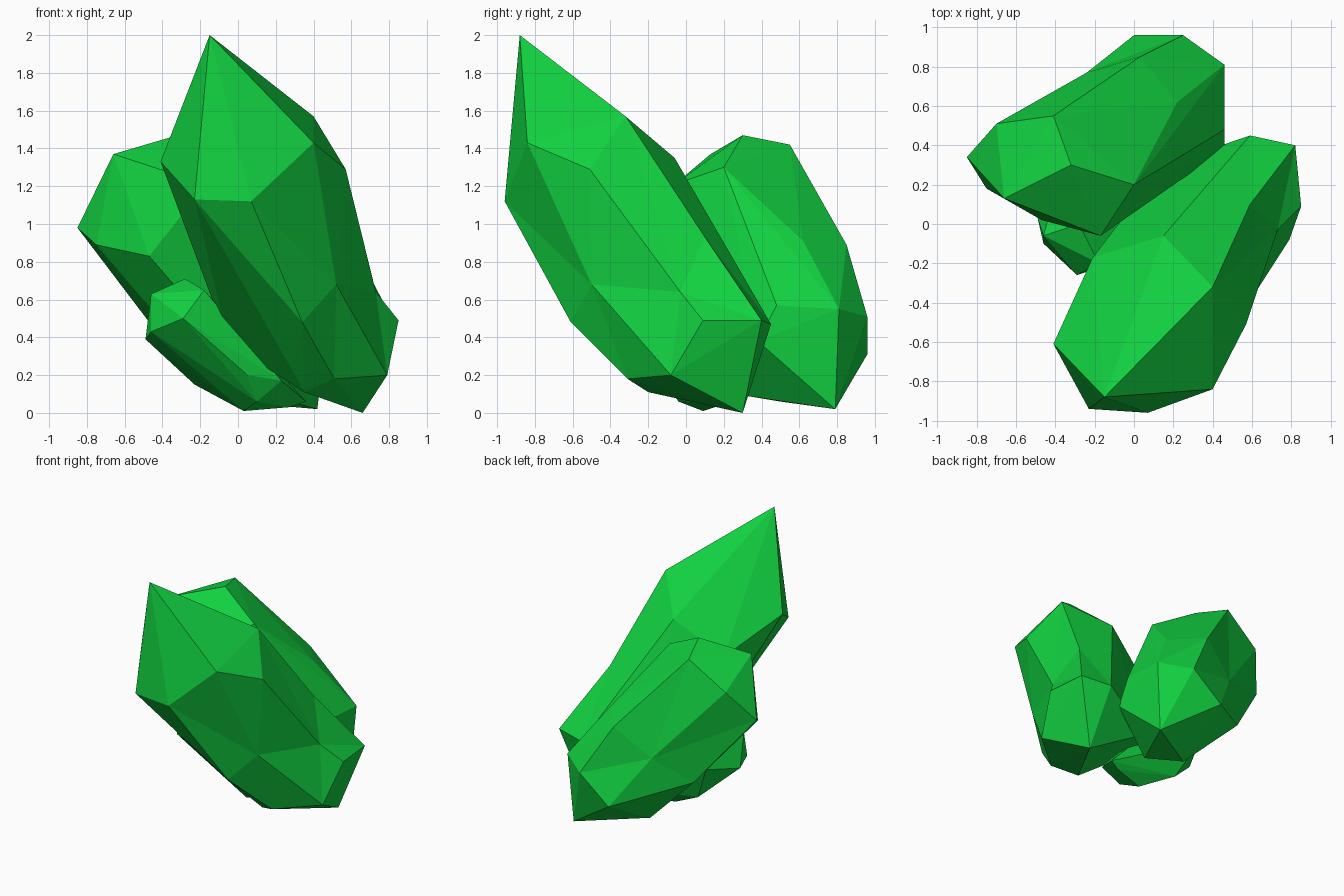
import bpy, bmesh
from mathutils import Vector

if "Cube" in bpy.data.objects:
    bpy.data.objects.remove(bpy.data.objects["Cube"])

green = bpy.data.materials.new("crystal green")
green.diffuse_color = (0.006, 0.64, 0.052, 1)
green.use_nodes = True
green.node_tree.nodes["Principled BSDF"].inputs["Base Color"].default_value = green.diffuse_color


def crystal(name, corners, dents=()):
    """Faceted crystal: hull around its corners. Dents are corners pushed
    outward while the hull is made, then pulled back to a slight hollow."""
    bm = bmesh.new()
    for c in corners:
        bm.verts.new(c)
    mid = sum((Vector(c) for c in corners), Vector()) / len(corners)
    pull = []
    for d in dents:
        d = Vector(d)
        out = (d - mid) * 0.25
        out.z = 0
        pull.append((bm.verts.new(d + out), d))
    res = bmesh.ops.convex_hull(bm, input=bm.verts[:])
    for v, d in pull:
        v.co = d
    loose = {v for v in res["geom_interior"] + res["geom_unused"]
             if isinstance(v, bmesh.types.BMVert)}
    bmesh.ops.delete(bm, geom=list(loose), context='VERTS')
    bmesh.ops.recalc_face_normals(bm, faces=bm.faces[:])
    mesh = bpy.data.meshes.new(name)
    bm.to_mesh(mesh)
    bm.free()
    mesh.materials.append(green)
    ob = bpy.data.objects.new(name, mesh)
    bpy.context.collection.objects.link(ob)
    return ob


# Tall front crystal: tip, shoulder ring, then lower ring and foot
crystal("large_crystal", [
    (-.15, -.88, 2.0),
    (-.23, -.94, 1.13), (.07, -.96, 1.12), (.40, -.84, 1.43), (.57, -.51, 1.29),
    (.40, -.32, 1.57), (.15, -.06, 1.35), (-.21, -.17, 1.11), (-.41, -.61, 1.33),
    (.34, -.61, .48), (.28, -.30, .24), (-.05, 0, .37), (.15, .30, .30),
    (.59, .45, .47), (.82, .40, .49), (.85, .09, .49), (.79, -.08, .20),
    (.51, -.31, .18), (.35, -.20, .11), (.66, .30, 0)],
    dents=[(.59, .10, .93), (.73, -.03, .64), (.52, -.50, .68)])

# Blunt rear crystal: cap, shoulder ring, lower ring and foot
crystal("medium_crystal", [
    (-.66, .13, 1.37), (-.32, .30, 1.47), (-.41, .55, 1.42), (-.70, .51, 1.22),
    (-.85, .34, .98), (-.75, .18, .89), (-.47, .02, .83), (-.17, -.06, 1.21),
    (0, .20, 1.30), (.22, .62, .91), (.03, .85, .89),
    (.46, .48, .57), (.46, .81, .55), (.25, .96, .51), (0, .96, .31),
    (.42, .79, .02), (.46, .38, .38), (.17, .32, .09), (-.04, .50, .06),
    (-.47, .58, .48)],
    dents=[(-.24, .77, .68)])

# Small crystal low on the left
crystal("small_crystal", [
    (-.28, 0, .71), (-.46, -.06, .63), (-.46, -.10, .43), (-.49, .03, .39),
    (-.29, -.26, .50), (-.18, -.20, .65), (-.37, .28, .44), (-.23, .18, .15),
    (.05, -.13, .20), (.23, -.08, .17), (.10, -.04, .06), (.03, .09, .01),
    (.27, .15, .03), (.36, .18, .06)])
